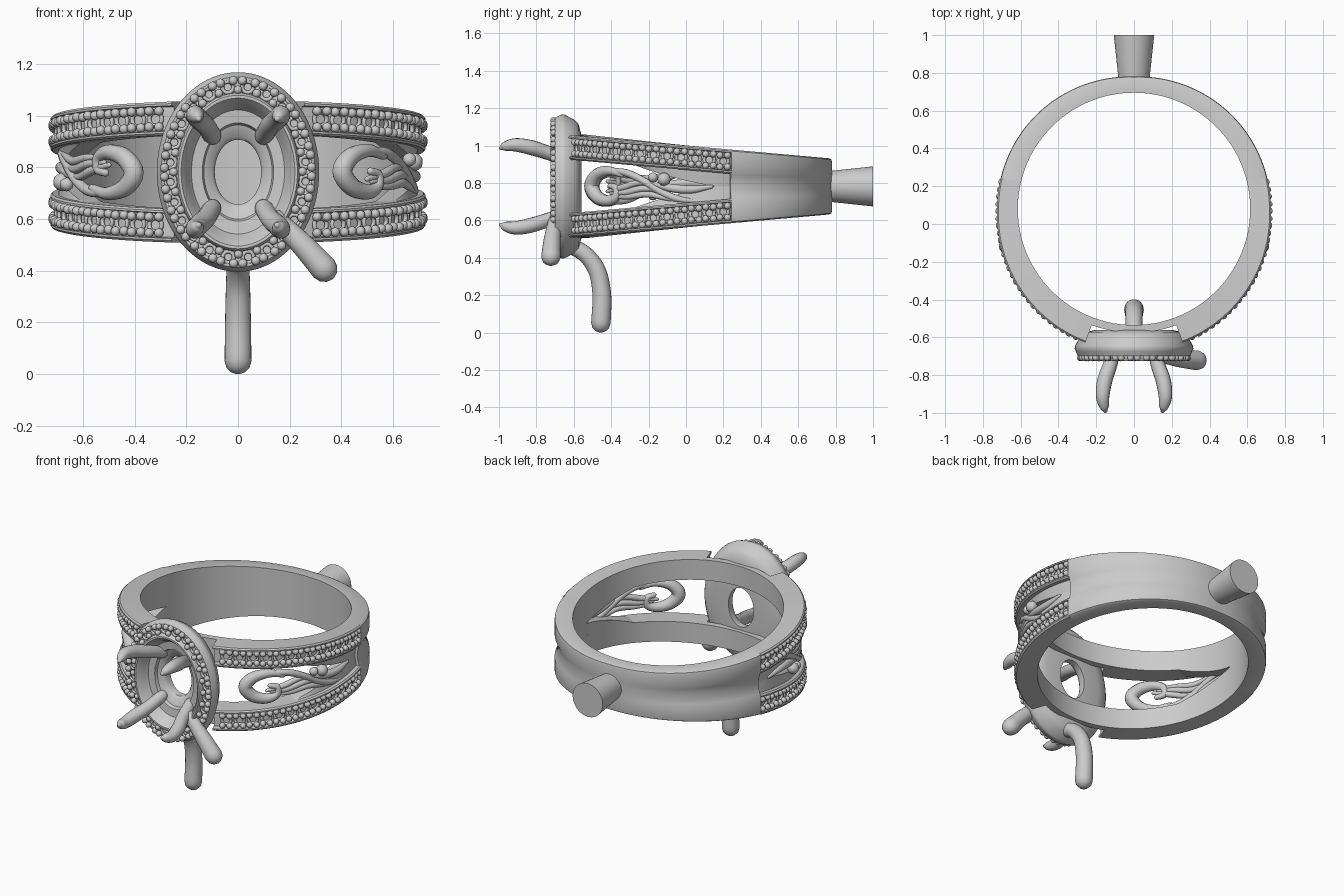
import bpy, bmesh
from math import sin, cos, pi, radians, sqrt, acos
from mathutils import Vector, Matrix

if "Cube" in bpy.data.objects:
    bpy.data.objects.remove(bpy.data.objects["Cube"])

CY, CZ, RIN = 0.08, 0.782, 0.615     # ring centre and finger radius


def finish(bm, name, angle=35):
    bmesh.ops.recalc_face_normals(bm, faces=bm.faces)
    me = bpy.data.meshes.new(name)
    bm.to_mesh(me)
    bm.free()
    ob = bpy.data.objects.new(name, me)
    bpy.context.collection.objects.link(ob)
    bpy.ops.object.select_all(action='DESELECT')
    ob.select_set(True)
    bpy.context.view_layer.objects.active = ob
    bpy.ops.object.shade_smooth_by_angle(angle=radians(angle))
    return ob


def loft(bm, rings, caps=True, closed=False):
    vs = [[bm.verts.new(p) for p in r] for r in rings]
    n = len(vs[0])
    for i in range(len(vs) if closed else len(vs) - 1):
        a, b = vs[i], vs[(i + 1) % len(vs)]
        for j in range(n):
            bm.faces.new((a[j], a[(j + 1) % n], b[(j + 1) % n], b[j]))
    if caps and not closed:
        bm.faces.new(vs[0])
        bm.faces.new(vs[-1])


def outer(phi):                      # outer radius, phi measured from the front
    return 0.725 + 0.03 * cos(phi) if phi < pi / 2 else 0.7 + 0.025 * sin(phi)


def half(phi):                       # half width of the band
    return 0.218 - 0.087 * (CY - outer(phi) * cos(phi))


def pt(phi, r, z, sx=1, sz=1):
    return Vector((sx * r * sin(phi), CY - r * cos(phi), CZ + sz * z))


def sweep(bm, prof, a0, a1, n, sx=1, sz=1):
    rings = []
    for i in range(n + 1):
        phi = radians(a0 + (a1 - a0) * i / n)
        rings.append([pt(phi, r, z, sx, sz) for r, z in prof(phi)])
    loft(bm, rings)


def tube(bm, pts, n=14, steps=6):
    # smooth path through (x, y, z, radius) with rounded ends
    P = [Vector(p) for p in pts]
    P = [P[0] * 2 - P[1]] + P + [P[-1] * 2 - P[-2]]
    S = []
    for i in range(1, len(P) - 2):
        a, b, c, d = P[i - 1:i + 3]
        for k in range(steps):
            t = k / steps
            S.append(0.5 * (2 * b + (c - a) * t + (2 * a - 5 * b + 4 * c - d) * t * t
                            + (3 * b - a - 3 * c + d) * t ** 3))
    S.append(P[-2])
    T = [(S[min(i + 1, len(S) - 1)].xyz - S[max(i - 1, 0)].xyz).normalized() for i in range(len(S))]
    caps = [radians(a) for a in (5, 30, 60)]
    line = [(S[0].xyz - T[0] * S[0].w * cos(a), S[0].w * sin(a), T[0]) for a in caps]
    line += [(s.xyz, s.w, t) for s, t in zip(S, T)]
    line += [(S[-1].xyz + T[-1] * S[-1].w * cos(a), S[-1].w * sin(a), T[-1]) for a in reversed(caps)]
    u = T[0].orthogonal()
    rings = []
    for p, r, t in line:
        u = (u - t * u.dot(t)).normalized()
        v = t.cross(u)
        rings.append([p + r * (u * cos(2 * pi * j / n) + v * sin(2 * pi * j / n)) for j in range(n)])
    loft(bm, rings)


def bead(bm, p, r):
    bmesh.ops.create_icosphere(bm, subdivisions=2, radius=r, matrix=Matrix.Translation(p))


def seat_ring(bm, p, normal, R, r):
    u = normal.orthogonal().normalized()
    v = normal.normalized().cross(u)
    rings = []
    for i in range(14):
        d = u * cos(2 * pi * i / 14) + v * sin(2 * pi * i / 14)
        rings.append([p + d * (R + r * cos(k * pi / 3)) + normal.normalized() * r * sin(k * pi / 3)
                      for k in range(6)])
    loft(bm, rings, closed=True)


# Solid back of the band, with a shallow groove that fades out at the rear
def shank(phi):
    f = phi if phi < pi else 2 * pi - phi
    R, h = outer(f), half(f)
    g = 0.022 * max(0, (pi - f) / (pi - radians(103)))
    side = [(R - 0.015, 1.0), (R - 0.003, 0.96), (R, 0.88), (R, 0.42), (R - 0.6 * g, 0.3), (R - g, 0.12)]
    top = [(r, k * h) for r, k in side]
    return [(RIN, h)] + top + [(r, -z) for r, z in reversed(top)] + [(RIN, -h)]

bm = bmesh.new()
sweep(bm, shank, 103, 257, 72)
finish(bm, "band_back")

# Four channelled shoulder rails, and the webs that close the window to a point
def rail(phi):
    R, h = outer(phi), half(phi)
    return [(RIN, h), (R - 0.008, h), (R, h - 0.008), (R, h - 0.016), (R - 0.03, h - 0.02),
            (R - 0.03, h - 0.11), (R, h - 0.114), (R, h - 0.122), (R - 0.008, h - 0.13), (RIN, h - 0.13)]

def web(phi):
    t = min(1, max(0, (phi - radians(58)) / radians(38)))
    R, z = outer(phi) - 0.03, half(phi) - 0.125
    return [(RIN, z), (R, z), (R - 0.01, z * (1 - t)), (RIN, z * (1 - t))]

def gallery(phi):
    h = half(abs(phi))
    return [(RIN, h), (0.655, h), (0.655, h - 0.13), (RIN, h - 0.13)]

rails, webs, bars = bmesh.new(), bmesh.new(), bmesh.new()
beads, seats = bmesh.new(), bmesh.new()
for sz in (1, -1):
    sweep(bars, gallery, -24, 24, 20, 1, sz)
    for sx in (1, -1):
        sweep(rails, rail, 20, 103.2, 44, sx, sz)
        sweep(webs, web, 58, 104, 24, sx, sz)
        # stones' seats with four bead prongs each
        for i in range(13):
            phi = radians(26 + 6.15 * i)
            R, h = outer(phi), half(phi)
            seat_ring(seats, pt(phi, R - 0.024, h - 0.065, sx, sz), pt(phi, 1, 0, sx) - pt(0, 0, 0), 0.027, 0.009)
            for d in (-1.65, 1.65):
                for z in (0.034, 0.096):
                    bead(beads, pt(phi + radians(d), R - 0.01, h - z, sx, sz), 0.0185)
finish(rails, "shoulder_rails")
finish(webs, "window_webs")
finish(bars, "gallery_bars")

# Oval head: stepped cross-section of (x radius, z radius, y)
prof = [(.09, .125, -.56), (.20, .28, -.56), (.265, .335, -.575), (.285, .355, -.595), (.312, .382, -.645),
        (.314, .386, -.66), (.308, .38, -.675), (.297, .368, -.70), (.288, .358, -.70), (.284, .354, -.682),
        (.24, .308, -.682), (.237, .305, -.715), (.23, .297, -.725), (.22, .286, -.725), (.20, .265, -.70),
        (.19, .25, -.67), (.18, .24, -.655), (.138, .19, -.65), (.132, .182, -.63), (.1, .138, -.615),
        (.09, .125, -.60)]
N = 80
bm = bmesh.new()
loft(bm, [[Vector((a * cos(2 * pi * i / N), y, CZ + b * sin(2 * pi * i / N))) for a, b, y in prof]
          for i in range(N)], closed=True)
finish(bm, "oval_head", 40)

# Halo beads and seats, spaced evenly along the oval
M = 24
fine = [Vector((.263 * sin(2 * pi * i / 960), 0, .332 * cos(2 * pi * i / 960))) for i in range(961)]
acc = [0]
for a, b in zip(fine, fine[1:]):
    acc.append(acc[-1] + (b - a).length)

def oval(s, off, y):
    s = s % 1 * acc[-1]
    i = next(k for k in range(961) if acc[k + 1] >= s)
    t = 2 * pi * i / 960
    return Vector(((.263 + off) * sin(t), y, CZ + (.332 + off) * cos(t)))

for i in range(M):
    seat_ring(seats, oval((i + .5) / M, 0, -.69), Vector((0, -1, 0)), 0.022, 0.008)
    for d in (-.2, .2):
        bead(beads, oval((i + d) / M, .022, -.708), 0.018)
    bead(beads, oval(i / M, -.014, -.71), 0.017)
finish(beads, "bead_prongs", 180)
finish(seats, "small_stone_seats", 180)

# Four claws
bm = bmesh.new()
for sx in (1, -1):
    for sz in (1, -1):
        tube(bm, [(sx * x, y, CZ + sz * z, r) for x, y, z, r in
                  [(.10, -.63, .14, .036), (.125, -.74, .18, .038), (.155, -.83, .208, .04),
                   (.166, -.91, .222, .036), (.158, -.965, .214, .026), (.152, -.988, .206, .012)]])
finish(bm, "claws", 60)

# Scroll and leaf filigree in each window, drawn as (y, z, radius) on the side
vines = [
    [(-.36, .845, .016), (-.43, .865, .025), (-.495, .845, .034), (-.525, .785, .04), (-.495, .725, .036),
     (-.44, .705, .03), (-.395, .725, .024), (-.39, .77, .02), (-.425, .785, .015)],
    [(-.43, .865, .016), (-.34, .855, .02), (-.25, .815, .02), (-.15, .755, .02), (-.05, .715, .018), (.08, .7, .01)],
    [(-.44, .755, .01), (-.36, .775, .018), (-.28, .80, .016), (-.19, .80, .01)],
    [(-.42, .745, .01), (-.34, .75, .018), (-.25, .77, .018), (-.16, .765, .012)],
    [(-.40, .725, .01), (-.32, .728, .016), (-.22, .74, .018), (-.1, .715, .012), (0, .70, .008)],
    [(-.2, .80, .012), (-.1, .775, .022), (.02, .765, .022), (.14, .78, .01)],
]

def on_side(y, z, s, depth=0.025):
    R = 0.735
    phi = acos((CY - y) / R)
    return pt(phi, outer(phi) - depth, z - CZ, s, s)

bm = bmesh.new()
for s in (1, -1):
    for v in vines:
        tube(bm, [(*on_side(y, z, s, 0.04), r) for y, z, r in v], 10, 5)
    bead(bm, on_side(-.125, .82, s), 0.036)
    bead(bm, on_side(-.185, .83, s), 0.027)
finish(bm, "scroll_filigree", 60)

# Casting stems: tapered rear plug, hanging front stem, side stem
bm = bmesh.new()
loft(bm, [[Vector((r * cos(2 * pi * i / 40), y, CZ + r * sin(2 * pi * i / 40))) for i in range(40)]
          for y, r in ((.70, .075), (1.0, .107))])
finish(bm, "rear_stem")
bm = bmesh.new()
tube(bm, [(0, -.455, .052, .052), (0, -.45, .20, .05), (0, -.475, .33, .047), (0, -.54, .42, .044),
          (0, -.63, .47, .042)], 24)
finish(bm, "lower_stem", 60)
bm = bmesh.new()
tube(bm, [(.15, -.70, .60, .036), (.25, -.715, .50, .045), (.333, -.722, .408, .052)], 24)
finish(bm, "side_stem", 60)
